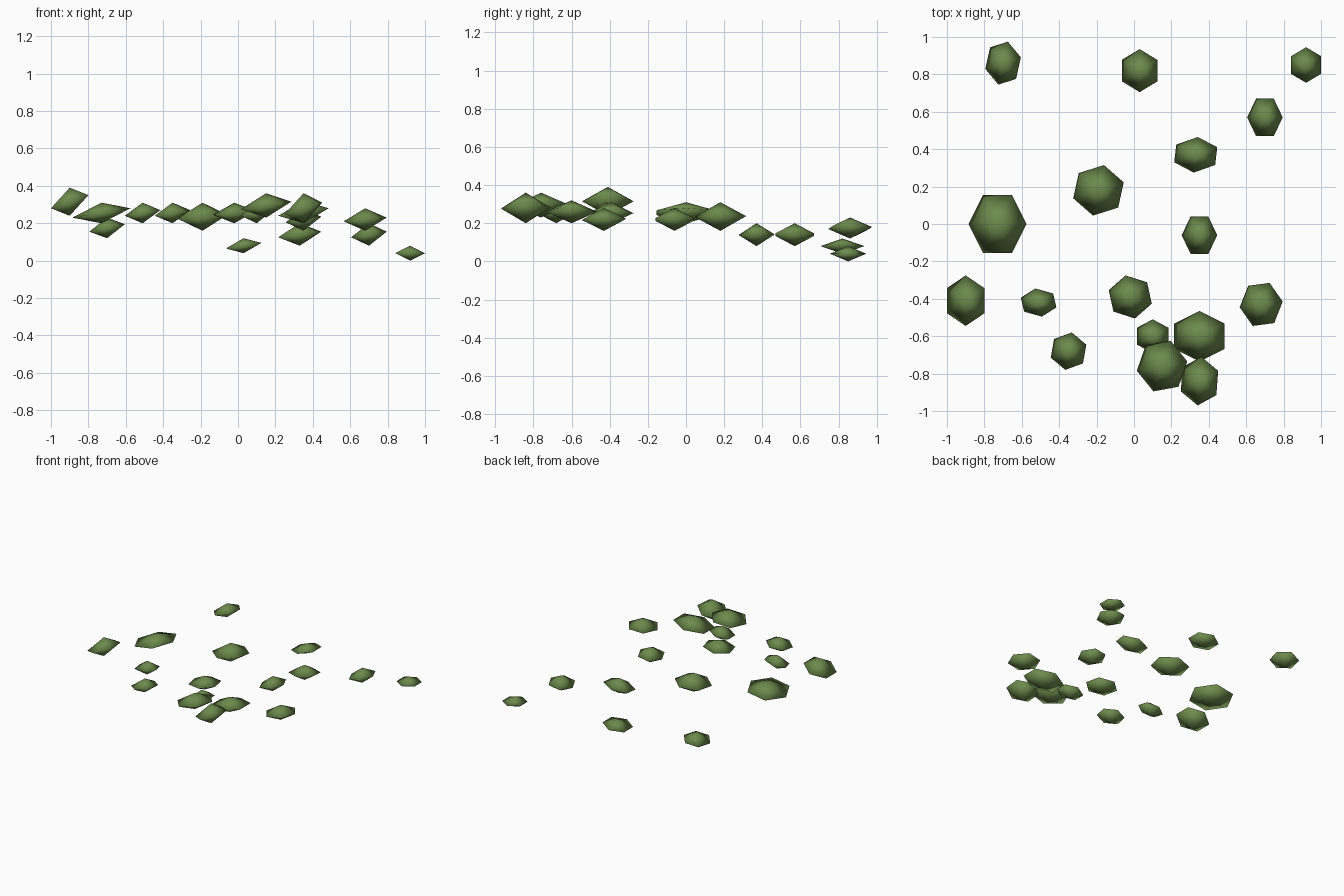
import bpy
import bmesh
from math import cos, sin, radians

cube = bpy.data.objects.get("Cube")
if cube:
    bpy.data.objects.remove(cube, do_unlink=True)

# Single foliage colour
LEAF_COLOUR = (0.15, 0.255, 0.072, 1.0)
leaf_green = bpy.data.materials.new("leaf_green")
leaf_green.use_nodes = True
leaf_green.diffuse_color = LEAF_COLOUR
shader = leaf_green.node_tree.nodes["Principled BSDF"]
shader.inputs["Base Color"].default_value = LEAF_COLOUR
shader.inputs["Roughness"].default_value = 0.9

SIDES = 6


def fit(values):
    """Stretch values so that they run from minus one to plus one."""
    low, high = min(values), max(values)
    return [2 * (value - low) / (high - low) - 1 for value in values]


def leaf_clump(name, centre, width, depth, bottom, top, turn, rise):
    """Flattened six-sided double pyramid whose rim climbs towards +x."""
    angles = [radians(turn + 360 * i / SIDES) for i in range(SIDES)]
    across = fit([cos(a) for a in angles])
    along = fit([sin(a) for a in angles])
    middle = (bottom + top) / 2
    x, y = centre

    bm = bmesh.new()
    rim = [
        bm.verts.new((x + u * width / 2, y + v * depth / 2, middle + u * rise / 2))
        for u, v in zip(across, along)
    ]
    crown = bm.verts.new((x, y, top))
    base = bm.verts.new((x, y, bottom))
    for i, corner in enumerate(rim):
        following = rim[(i + 1) % SIDES]
        bm.faces.new((corner, following, crown))
        bm.faces.new((following, corner, base))
    for face in bm.faces:
        face.smooth = True

    mesh = bpy.data.meshes.new(name)
    bm.to_mesh(mesh)
    bm.free()
    mesh.materials.append(leaf_green)
    clump = bpy.data.objects.new(name, mesh)
    bpy.context.collection.objects.link(clump)
    return clump


# Back clumps
leaf_clump("back_right_clump", (-.70, .86), .19, .23, .12, .23, 15, .04)
leaf_clump("back_middle_clump", (.03, .82), .19, .23, .04, .12, 30, .03)
leaf_clump("back_left_clump", (.92, .85), .16, .19, 0, .08, 30, 0)
leaf_clump("back_left_inner_clump", (.70, .57), .19, .2, .08, .2, 0, .03)
leaf_clump("left_inner_clump", (.33, .37), .23, .19, .08, .2, 25, .03)

# Middle clumps
leaf_clump("centre_clump", (-.19, .18), .27, .27, .16, .31, 18, .02)
leaf_clump("right_large_clump", (-.73, 0), .31, .31, .2, .31, 0, .05)
leaf_clump("left_middle_clump", (.35, -.06), .19, .2, .16, .28, 0, .03)
leaf_clump("far_right_clump", (-.9, -.41), .2, .27, .24, .39, 30, .07)
leaf_clump("right_small_clump", (-.51, -.42), .19, .15, .2, .31, 40, .03)
leaf_clump("front_middle_clump", (-.02, -.39), .23, .23, .2, .31, 42, .02)
leaf_clump("far_left_clump", (.68, -.43), .23, .23, .16, .28, 7, .02)

# Front clumps
leaf_clump("front_right_clump", (-.35, -.68), .19, .2, .2, .31, 20, .03)
leaf_clump("cluster_back_clump", (.1, -.6), .17, .18, .2, .31, 30, .03)
leaf_clump("cluster_left_clump", (.35, -.6), .27, .27, .2, .32, 30, .04)
leaf_clump("cluster_right_clump", (.15, -.76), .27, .27, .23, .36, 10, .04)
leaf_clump("cluster_front_clump", (.35, -.84), .2, .26, .2, .36, 25, .06)
